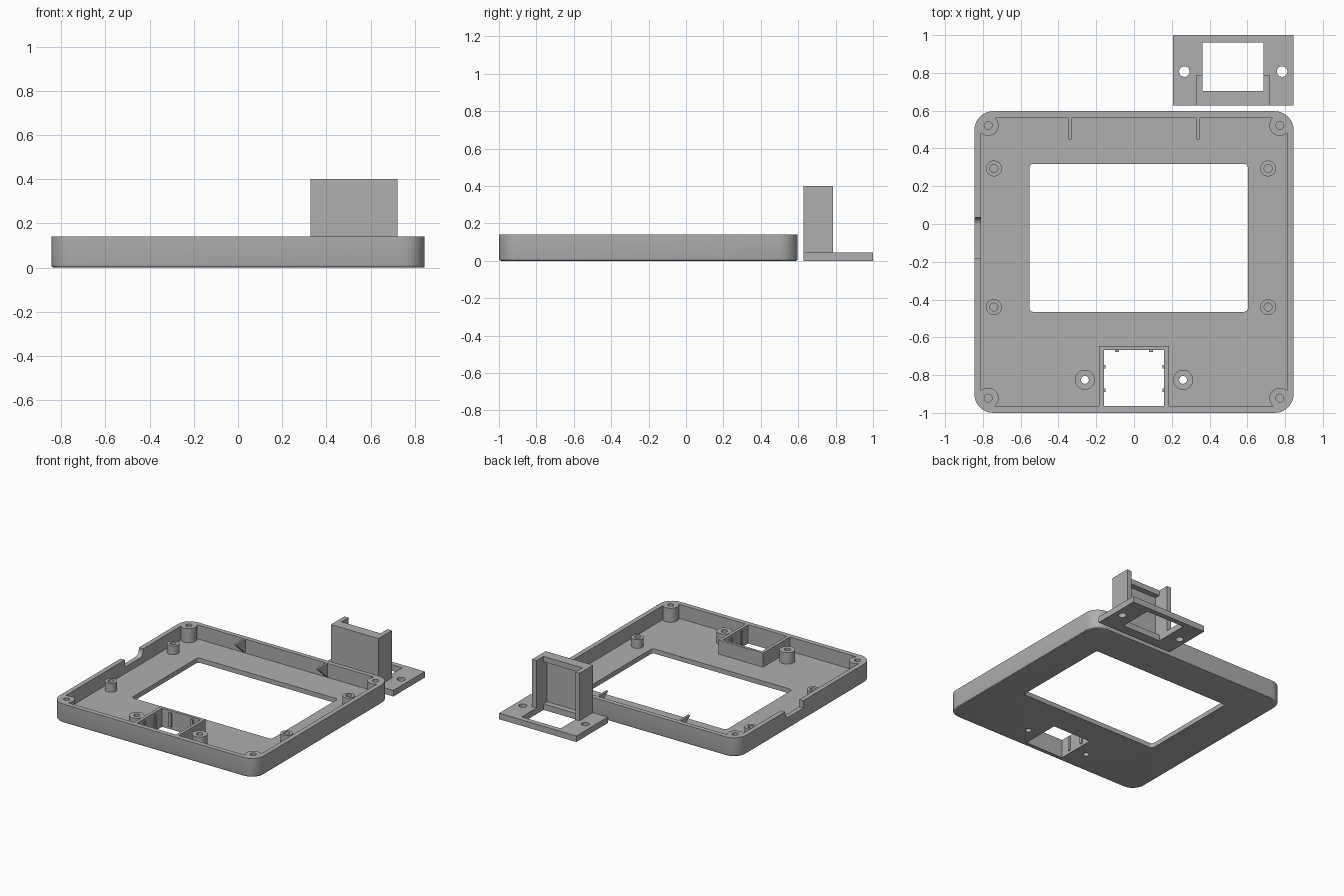
import bpy, bmesh, math

if "Cube" in bpy.data.objects:
    bpy.data.objects.remove(bpy.data.objects["Cube"])

grey = bpy.data.materials.new("plain grey")
grey.diffuse_color = (0.43, 0.43, 0.43, 1)
grey.use_nodes = True
grey.node_tree.nodes["Principled BSDF"].inputs["Base Color"].default_value = grey.diffuse_color


def prism(name, pts, z0, z1, bevel=0.0):
    """Upright solid from an xy outline, optionally rounded along its bottom edge."""
    bm = bmesh.new()
    base = bm.faces.new([bm.verts.new((x, y, z0)) for x, y in pts])
    new = bmesh.ops.extrude_face_region(bm, geom=[base])["geom"]
    bmesh.ops.translate(bm, vec=(0, 0, z1 - z0),
                        verts=[v for v in new if isinstance(v, bmesh.types.BMVert)])
    bmesh.ops.recalc_face_normals(bm, faces=bm.faces)
    if bevel:
        low = [e for e in bm.edges if all(v.co.z < z0 + 1e-5 for v in e.verts)]
        bmesh.ops.bevel(bm, geom=low, offset=bevel, segments=3, profile=0.5, affect='EDGES')
    me = bpy.data.meshes.new(name)
    bm.to_mesh(me)
    bm.free()
    me.materials.append(grey)
    ob = bpy.data.objects.new(name, me)
    bpy.context.collection.objects.link(ob)
    return ob


def rect(x0, x1, y0, y1, r=0.0, n=8):
    if not r:
        return [(x0, y0), (x1, y0), (x1, y1), (x0, y1)]
    pts = []
    for cx, cy, a in ((x1 - r, y1 - r, 0), (x0 + r, y1 - r, 90),
                      (x0 + r, y0 + r, 180), (x1 - r, y0 + r, 270)):
        for i in range(n + 1):
            t = math.radians(a + 90 * i / n)
            pts.append((cx + r * math.cos(t), cy + r * math.sin(t)))
    return pts


def circle(x, y, r, n=32):
    return [(x + r * math.cos(2 * math.pi * i / n), y + r * math.sin(2 * math.pi * i / n))
            for i in range(n)]


def side_profile(name, pts, x0, x1):
    """Solid from a yz outline, running from x0 to x1."""
    ob = prism(name, pts, x0, x1)
    for v in ob.data.vertices:
        v.co = (v.co.z, v.co.x, v.co.y)
    return ob


def combine(ob, other, op):
    """Boolean, baked at once; the second solid is removed."""
    mod = ob.modifiers.new("bool", 'BOOLEAN')
    mod.operation, mod.object, mod.solver = op, other, 'EXACT'
    dg = bpy.context.evaluated_depsgraph_get()
    ob.data = bpy.data.meshes.new_from_object(ob.evaluated_get(dg))
    ob.modifiers.clear()
    bpy.data.objects.remove(other)


def add(ob, pts, z0, z1):
    combine(ob, prism("piece", pts, z0, z1), 'UNION')


def cut(ob, pts, z0, z1):
    combine(ob, prism("cutter", pts, z0, z1), 'DIFFERENCE')


# --- Tray: rounded shell with a hollow ---
TOP, FLOOR = 0.14, 0.035
case = prism("case_shell", rect(-0.845, 0.845, -1.0, 0.597, 0.1), 0, TOP, 0.012)
cut(case, rect(-0.81, 0.81, -0.963, 0.562, 0.065), FLOOR, 0.3)

# Corner posts, screen bosses and front bosses: x, y, radius, top, hole bottom
studs = [(sx * 0.772, y, 0.055, TOP, FLOOR) for sx in (-1, 1) for y in (0.522, -0.922)]
studs += [(x, y, 0.042, 0.1, FLOOR) for x in (-0.742, 0.71) for y in (0.294, -0.44)]
studs += [(sx * 0.26, -0.825, 0.053, 0.12, -0.1) for sx in (-1, 1)]
for x, y, r, top, low in studs:
    add(case, circle(x, y, r), 0.02, top)
for x, y, r, top, low in studs:
    cut(case, circle(x, y, 0.021, 24), low, 0.3)

# Connector frame at the front
add(case, rect(-0.184, 0.184, -0.98, -0.647), 0.02, TOP)
cut(case, rect(-0.16, 0.16, -0.963, -0.668), -0.1, 0.3)

# Screen window
cut(case, rect(-0.554, 0.603, -0.465, 0.318, 0.02, 4), -0.1, 0.3)

# Cable notch in the left wall, rounded at its rear end
r, y0, y1, z0 = 0.04, -0.18, 0.035, 0.085
arc = [(y1 - r + r * math.sin(math.pi / 2 * i / 8), z0 + r - r * math.cos(math.pi / 2 * i / 8))
       for i in range(9)]
combine(case, side_profile("cutter", [(y0, z0)] + arc + [(y1, 0.3), (y0, 0.3)], -0.95, -0.80),
        'DIFFERENCE')

# Small grip ribs inside the connector frame
for i, x in enumerate((-0.09, 0.09)):
    prism(f"frame_rear_rib_{i}", rect(x - 0.01, x + 0.01, -0.678, -0.66), 0.02, 0.125)
    for j, y in enumerate((-0.755, -0.88)):
        s = -1 if i == 0 else 1
        a, b = sorted((s * 0.152, s * 0.17))
        prism(f"frame_side_rib_{i}{j}", rect(a, b, y - 0.009, y + 0.009), 0.02, 0.125)

# Triangular hooks on the rear wall
for i, x in enumerate((-0.339, 0.339)):
    side_profile(f"rear_hook_{i}", [(0.57, FLOOR), (0.57, TOP - 0.001), (0.447, TOP - 0.001),
                                    (0.562, FLOOR)], x - 0.008, x + 0.008)

# --- Separate bracket: base plate, upright channel, top lip ---
bracket = prism("bracket", rect(0.207, 0.845, 0.628, 1.0), 0, 0.045)
add(bracket, rect(0.329, 0.721, 0.628, 0.787), 0.0, 0.4)
cut(bracket, rect(0.363, 0.685, 0.663, 0.9), 0.045, 0.5)
add(bracket, rect(0.35, 0.70, 0.64, 0.705), 0.36, 0.4)
cut(bracket, rect(0.363, 0.685, 0.705, 0.96), -0.1, 0.5)
for x in (0.267, 0.784):
    cut(bracket, circle(x, 0.807, 0.028), -0.1, 0.2)

# Smooth the round parts, keep the edges crisp
bpy.ops.object.select_all(action='DESELECT')
for ob in bpy.context.scene.objects:
    ob.select_set(True)
    bpy.context.view_layer.objects.active = ob
bpy.ops.object.shade_smooth_by_angle(angle=math.radians(30))
